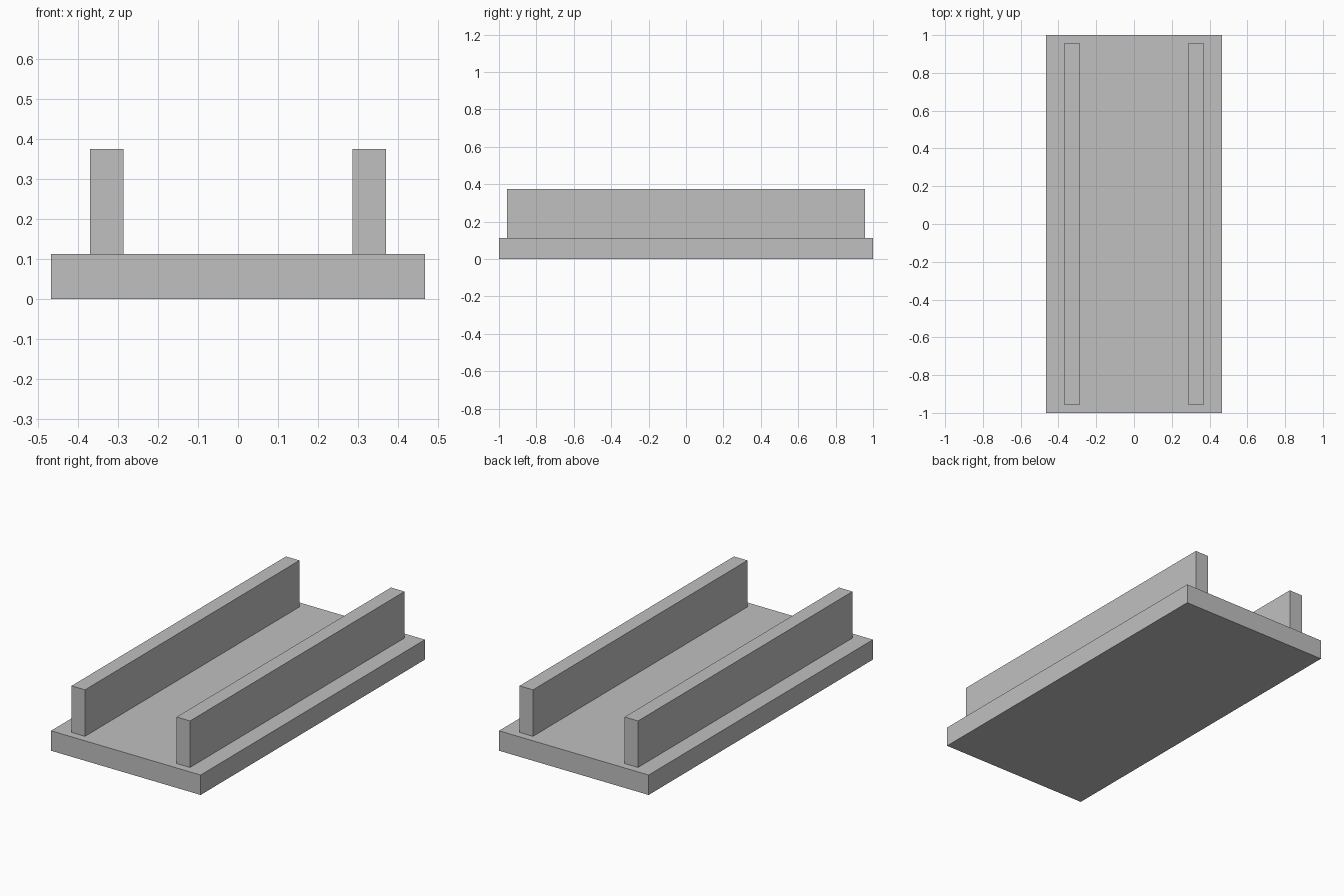
import bpy

cube = bpy.data.objects.get("Cube")
if cube:
    bpy.data.objects.remove(cube, do_unlink=True)

# Single plain grey
grey = bpy.data.materials.new("plain grey")
grey.use_nodes = True
colour = (0.527, 0.527, 0.527, 1)
grey.diffuse_color = colour
grey.node_tree.nodes["Principled BSDF"].inputs["Base Color"].default_value = colour


def box(name, x, width, length, bottom, top):
    """Flat-faced block centred on y = 0, spanning bottom to top."""
    bpy.ops.mesh.primitive_cube_add(size=1, location=(x, 0, (bottom + top) / 2))
    part = bpy.context.object
    part.name = part.data.name = name
    part.scale = (width, length, top - bottom)
    bpy.ops.object.transform_apply(location=False, rotation=False, scale=True)
    part.data.materials.append(grey)
    return part


BASE_TOP = 0.1125

# Base plate
box("base_plate", 0, 0.934, 2, 0, BASE_TOP)

# Pair of long upright rails
for side, name in ((1, "left_rail"), (-1, "right_rail")):
    box(name, side * 0.328, 0.084, 1.912, BASE_TOP, 0.375)
